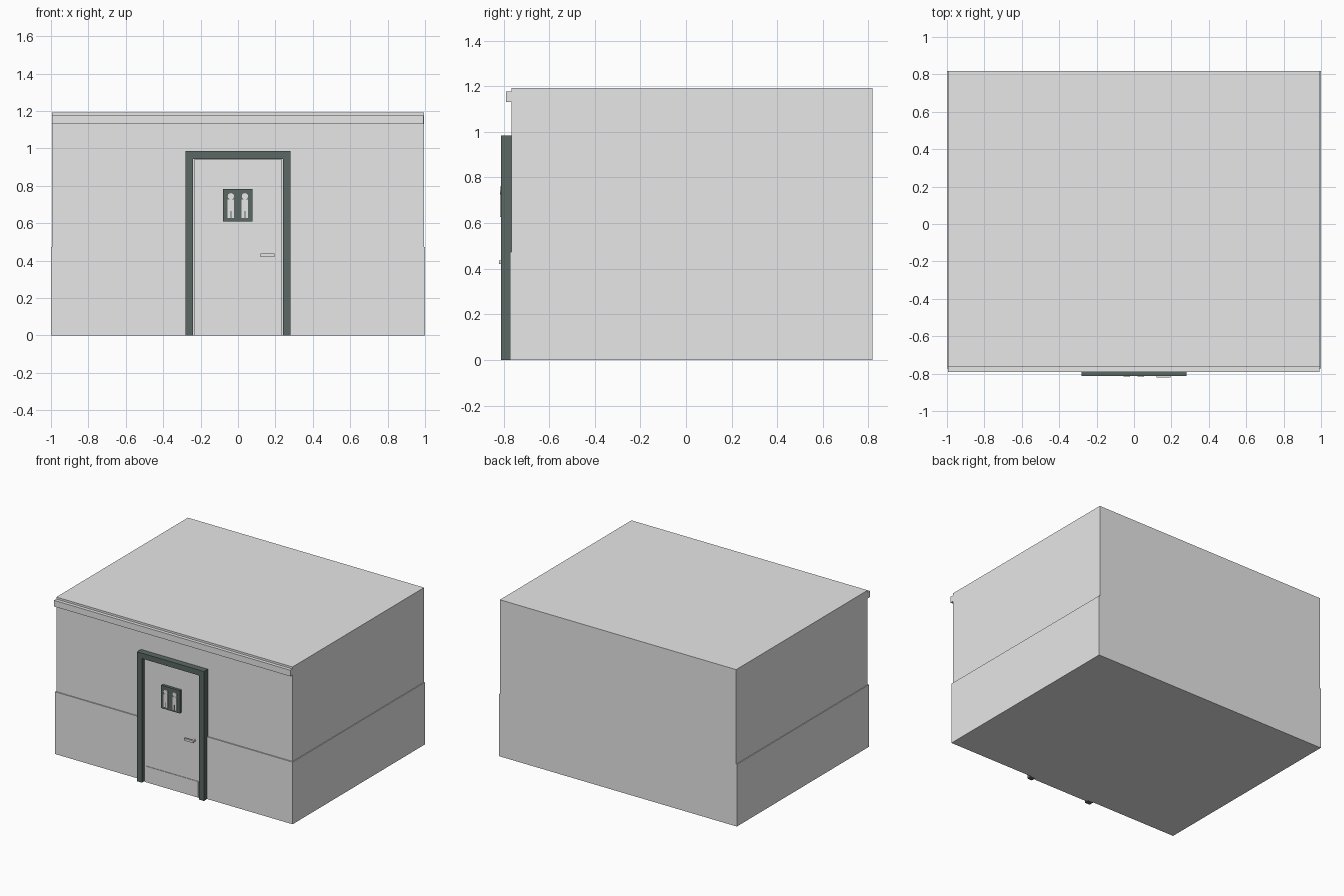
import bpy, bmesh, math
from mathutils import Matrix

if "Cube" in bpy.data.objects:
    bpy.data.objects.remove(bpy.data.objects["Cube"])


def material(name, rgb):
    m = bpy.data.materials.new(name)
    m.diffuse_color = (*rgb, 1)
    m.use_nodes = True
    m.node_tree.nodes["Principled BSDF"].inputs["Base Color"].default_value = m.diffuse_color
    return m


GREY = material("light grey", (0.8, 0.8, 0.8))
DARK = material("dark slate", (0.105, 0.138, 0.13))


def finish(name, bm, mat):
    bmesh.ops.recalc_face_normals(bm, faces=bm.faces)
    mesh = bpy.data.meshes.new(name)
    bm.to_mesh(mesh)
    bm.free()
    mesh.materials.append(mat)
    obj = bpy.data.objects.new(name, mesh)
    bpy.context.collection.objects.link(obj)
    return obj


def box(name, mat, x, y, z):
    bm = bmesh.new()
    bmesh.ops.create_cube(bm, size=1)
    for v in bm.verts:
        for i, (a, b) in enumerate((x, y, z)):
            v.co[i] = b if v.co[i] > 0 else a
    return finish(name, bm, mat)


def plate(name, mat, outline, y0, y1):
    """Extrude an x-z outline from y0 to y1."""
    bm = bmesh.new()
    face = bm.faces.new([bm.verts.new((x, y0, z)) for x, z in outline])
    new = bmesh.ops.extrude_face_region(bm, geom=[face])["geom"]
    for v in new:
        if isinstance(v, bmesh.types.BMVert):
            v.co.y = y1
    return finish(name, bm, mat)


# Building: wider lower wall, upper wall flush with it at the back
box("lower_wall", GREY, (-1, 1), (-0.772, 0.817), (0, 0.473))
box("upper_wall", GREY, (-0.994, 0.994), (-0.764, 0.817), (0.473, 1.192))
box("cornice", GREY, (-0.995, 0.993), (-0.79, -0.76), (1.13, 1.177))

# Door frame: one inverted U
o, i, top, head = 0.281, 0.241, 0.985, 0.944
plate("door_frame", DARK,
      [(-o, 0), (-o, top), (o, top), (o, 0), (i, 0), (i, head), (-i, head), (-i, 0)],
      -0.762, -0.812)

# Door leaf, kick plate
box("door", GREY, (-0.236, 0.236), (-0.789, -0.76), (0, 0.94))
box("kick_plate", GREY, (-0.22, 0.22), (-0.793, -0.788), (0.002, 0.124))

# Lever handle with its stem
box("handle_lever", GREY, (0.12, 0.195), (-0.82, -0.807), (0.42, 0.437))
box("handle_stem", GREY, (0.178, 0.193), (-0.808, -0.788), (0.422, 0.435))

# Restroom sign with two figures
box("sign", DARK, (-0.079, 0.077), (-0.81, -0.788), (0.61, 0.784))
for side, cx in (("left", -0.038), ("right", 0.037)):
    # body with a slit between the legs
    body = [(-0.017, 0.727), (0.017, 0.727), (0.017, 0.627), (0.003, 0.627),
            (0.003, 0.665), (-0.003, 0.665), (-0.003, 0.627), (-0.017, 0.627)]
    plate(side + "_figure_body", GREY, [(cx + x, z) for x, z in body], -0.809, -0.815)
    # round head disc
    bm = bmesh.new()
    bmesh.ops.create_cone(
        bm, cap_ends=True, segments=16, radius1=0.017, radius2=0.017, depth=0.006,
        matrix=Matrix.Translation((cx, -0.812, 0.744)) @ Matrix.Rotation(math.pi / 2, 4, 'X'))
    finish(side + "_figure_head", bm, GREY)
